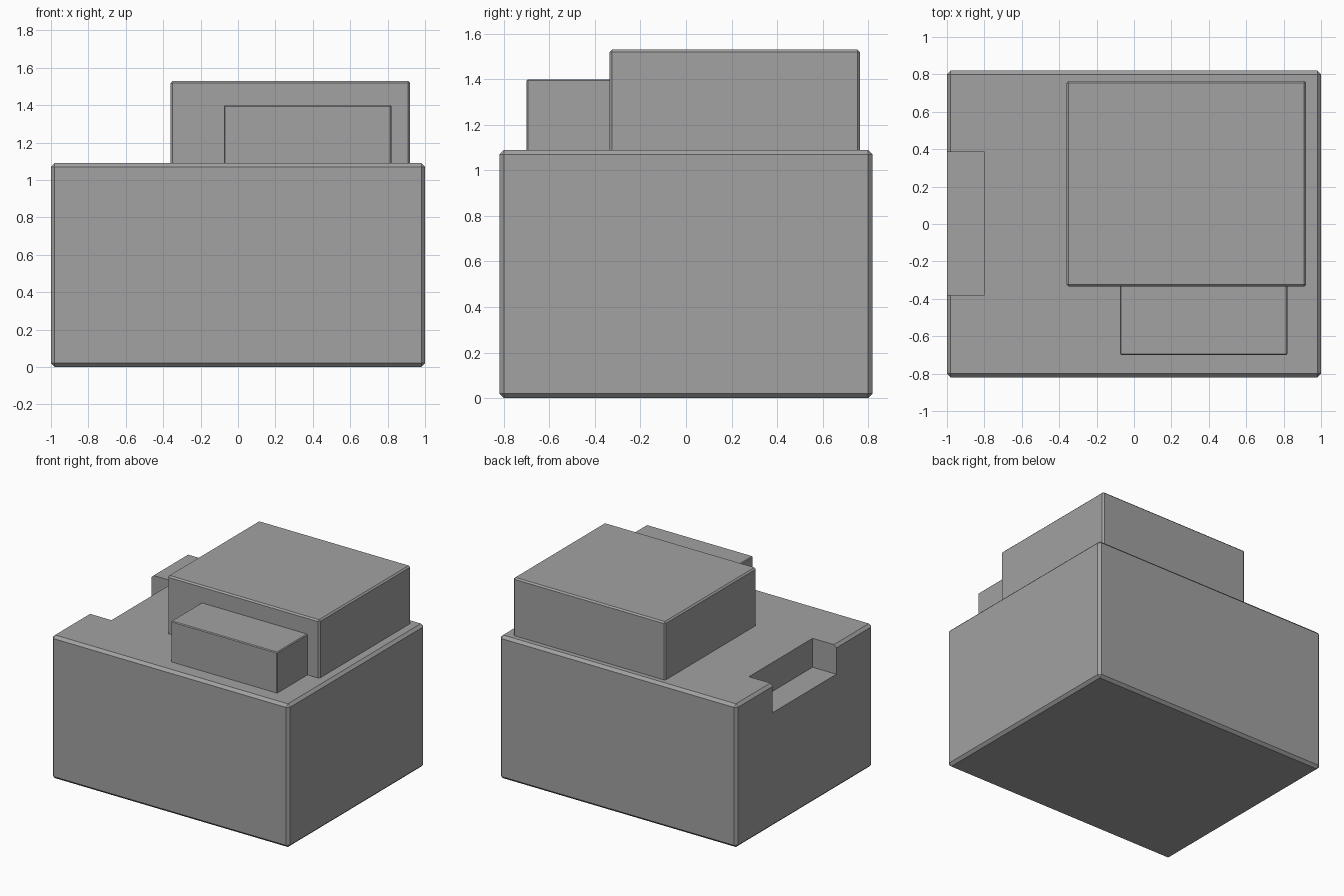
import bpy
from mathutils import Vector

# Remove the default object
cube = bpy.data.objects.get("Cube")
if cube:
    bpy.data.objects.remove(cube, do_unlink=True)

# Single flat colour
grey = bpy.data.materials.new("mid_grey")
grey.use_nodes = True
colour = (0.36, 0.36, 0.36, 1)
grey.diffuse_color = colour
grey.node_tree.nodes["Principled BSDF"].inputs["Base Color"].default_value = colour


def block(name, low, high, chamfer=0):
    """Box between two corners, with an optional flat chamfer."""
    low, high = Vector(low), Vector(high)
    bpy.ops.mesh.primitive_cube_add(size=1, location=(low + high) / 2)
    obj = bpy.context.object
    obj.name = name
    obj.scale = high - low
    bpy.ops.object.transform_apply(location=False, rotation=False, scale=True)
    obj.data.materials.append(grey)
    if chamfer:
        bevel = obj.modifiers.new("chamfer", 'BEVEL')
        bevel.width = chamfer
        bevel.segments = 1
    return obj


# Main body
body = block("main_body", (-1, -0.82, 0), (1, 0.82, 1.09), 0.02)

# Open notch in the top edge of the right side
cutter = block("notch_cutter", (-1.2, -0.38, 0.87), (-0.8, 0.385, 1.3))
cutter.hide_render = True
cutter.hide_set(True)
notch = body.modifiers.new("notch", 'BOOLEAN')
notch.operation = 'DIFFERENCE'
notch.solver = 'EXACT'
notch.object = cutter
bpy.context.view_layer.objects.active = body
for modifier in list(body.modifiers):
    bpy.ops.object.modifier_apply(modifier=modifier.name)
bpy.data.objects.remove(cutter, do_unlink=True)

# Upper blocks, sunk slightly into the body
block("upper_block", (-0.36, -0.335, 1.06), (0.92, 0.765, 1.53), 0.011)
block("front_step", (-0.075, -0.70, 1.06), (0.82, -0.30, 1.40), 0.006)
